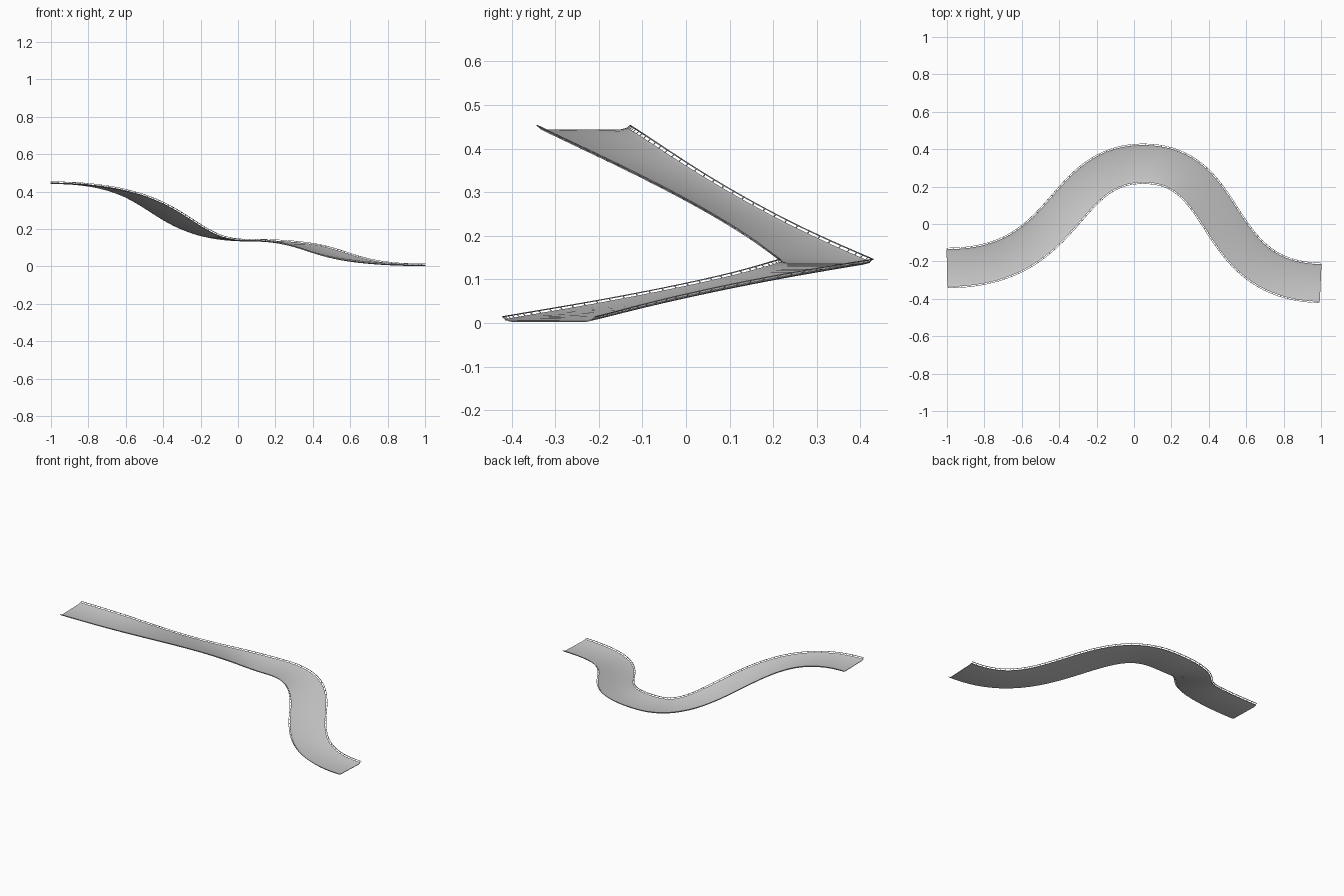
import bpy, math
from mathutils import Vector
from mathutils.geometry import interpolate_bezier

if "Cube" in bpy.data.objects:
    bpy.data.objects.remove(bpy.data.objects["Cube"])

# Centre line: two smooth spans, descending from left to right
SPANS = [
    [(-1, -.235, .441), (-.34, -.235, .441), (-.40, .322, .134), (.05, .322, .134)],
    [(.05, .322, .134), (.53, .322, .134), (.40, -.303, .004), (.998, -.315, .002)],
]
N = 40
path = []
for s in SPANS:
    pts = interpolate_bezier(*[Vector(p) for p in s], N + 1)
    path += pts if not path else pts[1:]

def side_at(i):
    t = path[min(i + 1, len(path) - 1)] - path[max(i - 1, 0)]
    return Vector((-t.y, t.x, 0)).normalized()

sides = [side_at(i) for i in range(len(path))]

def make(name, verts, faces):
    me = bpy.data.meshes.new(name)
    me.from_pydata(verts, [], faces)
    ob = bpy.data.objects.new(name, me)
    bpy.context.collection.objects.link(ob)
    bpy.context.view_layer.objects.active = ob
    ob.select_set(True)
    bpy.ops.object.shade_smooth_by_angle(angle=math.radians(30))
    ob.select_set(False)
    return ob

def sweep(name, profile):
    """Sweep a closed (side, height) profile along the centre line."""
    k = len(profile)
    verts = [p + s * a + Vector((0, 0, h)) for p, s in zip(path, sides) for a, h in profile]
    faces = [(i*k + j, (i+1)*k + j, (i+1)*k + (j+1) % k, i*k + (j+1) % k)
             for i in range(len(path) - 1) for j in range(k)]
    faces += [tuple(range(k)), tuple(reversed(range(len(verts) - k, len(verts))))]
    return make(name, verts, faces)

# Deck with slightly raised edges
sweep("road_deck", [(-.100, .004), (-.085, 0), (.085, 0), (.100, .004),
                    (.100, .007), (.085, .003), (-.085, .003), (-.100, .007)])

# Rails standing outside the deck
for label, d in (("left", 1), ("right", -1)):
    c, r = d * .1065, .0012
    sweep(label + "_rail", [(c - r, .0108), (c + r, .0108), (c + r, .0132), (c - r, .0132)])

    # Slanted struts at even distances joining deck and rail
    verts, faces, travelled, nxt = [], [], 0, .004
    for i in range(len(path) - 1):
        seg = path[i + 1] - path[i]
        while nxt <= travelled + seg.length:
            p = path[i] + seg * ((nxt - travelled) / seg.length)
            s, t = sides[i], seg.normalized() * .0012
            b = len(verts)
            for a, h in ((.099, .005), (.1065, .012)):
                for e, z in ((-1, -.001), (1, -.001), (1, .001), (-1, .001)):
                    verts.append(p + s * d * a + t * e + Vector((0, 0, h + z)))
            faces += [(b+j, b+(j+1) % 4, b+4+(j+1) % 4, b+4+j) for j in range(4)]
            faces += [(b+3, b+2, b+1, b), (b+4, b+5, b+6, b+7)]
            nxt += .035
        travelled += seg.length
    make(label + "_struts", verts, faces)

# Consistent outward normals
import bmesh
for ob in bpy.context.collection.objects:
    bm = bmesh.new()
    bm.from_mesh(ob.data)
    bmesh.ops.recalc_face_normals(bm, faces=bm.faces)
    bm.to_mesh(ob.data)
    bm.free()
